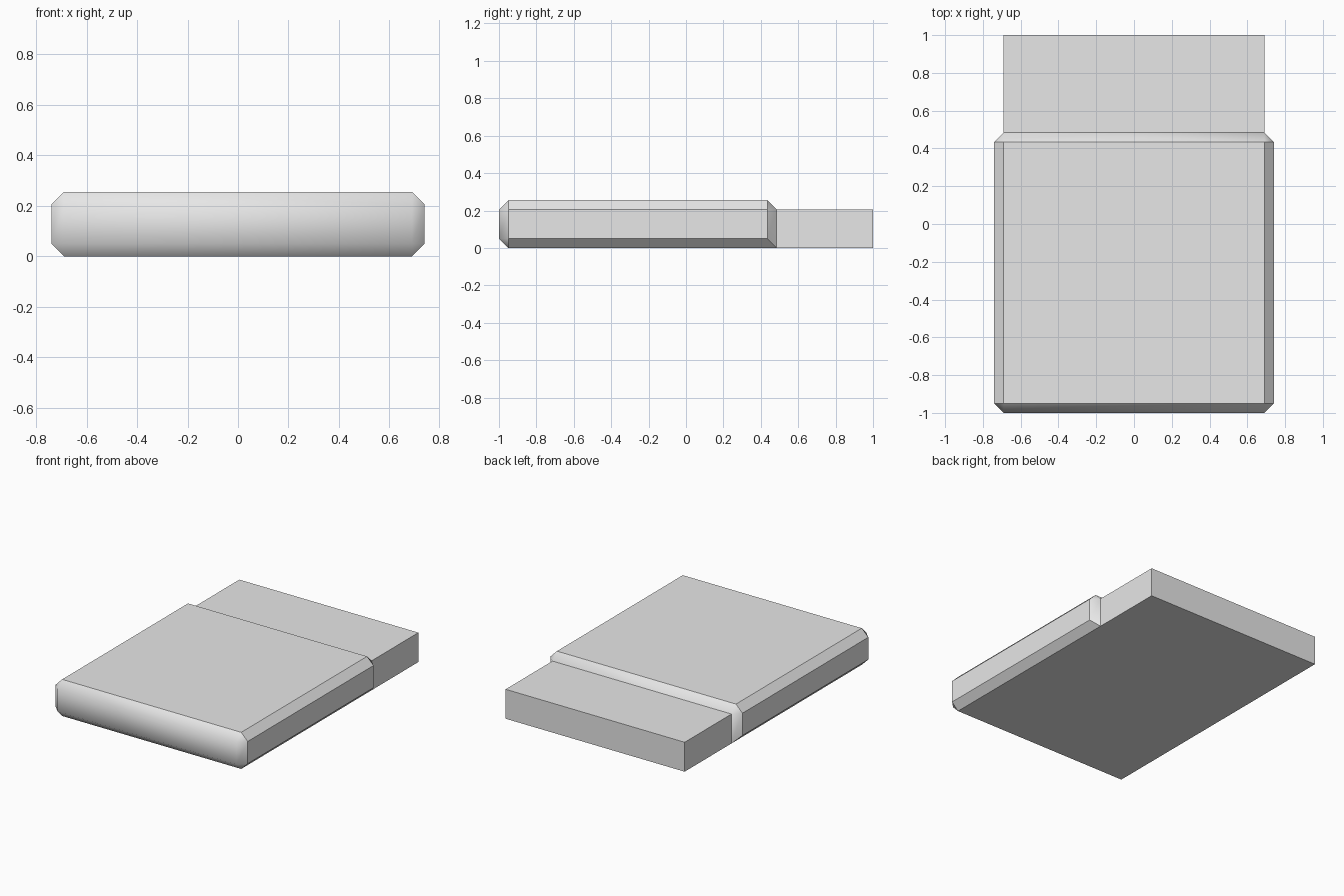
import bpy, bmesh

if "Cube" in bpy.data.objects:
    bpy.data.objects.remove(bpy.data.objects["Cube"])

X, XI = 0.74, 0.69            # outer and chamfered half width
Z0, Z1, Z2 = 0.05, 0.205, 0.255
Y_FRONT, Y_A, Y_B, Y_STEP, Y_BACK = -1.0, -0.95, 0.435, 0.485, 1.0

grey = bpy.data.materials.new("plain grey")
grey.diffuse_color = (0.8, 0.8, 0.8, 1)
grey.use_nodes = True
grey.node_tree.nodes["Principled BSDF"].inputs["Base Color"].default_value = grey.diffuse_color

bm = bmesh.new()


def ring(y, low, high, side):
    """Eight-point section; coincident corners are merged later."""
    pts = [(-XI, low[0]), (XI, low[0]), (side, low[1]), (side, high[0]),
           (XI, high[1]), (-XI, high[1]), (-side, high[0]), (-side, low[1])]
    return [bm.verts.new((x, y, z)) for x, z in pts]


# Sections from the front face to the end of the rear tongue
rings = [
    ring(Y_FRONT, (Z0, Z0), (Z1, Z1), XI),
    ring(Y_A, (0, Z0), (Z1, Z2), X),
    ring(Y_B, (0, Z0), (Z1, Z2), X),
    ring(Y_STEP, (0, 0), (Z1, Z1), XI),
    ring(Y_BACK, (0, 0), (Z1, Z1), XI),
]
for a, b in zip(rings, rings[1:]):
    for i in range(8):
        j = (i + 1) % 8
        bm.faces.new((a[i], a[j], b[j], b[i]))
bm.faces.new(rings[0])
bm.faces.new(rings[-1])
bmesh.ops.remove_doubles(bm, verts=bm.verts[:], dist=0.001)
bmesh.ops.recalc_face_normals(bm, faces=bm.faces[:])

# Rounded front and step chamfers are smooth, the flat sides stay crisp
for f in bm.faces:
    y = f.calc_center_median().y
    f.smooth = y < Y_A or (Y_B < y < Y_STEP and f.normal.z > -0.5)
    f.material_index = 0
for e in bm.edges:
    ys = [v.co.y for v in e.verts]
    on_section = abs(ys[0] - ys[1]) < 1e-4
    e.smooth = not (on_section and abs(ys[0] - Y_FRONT) > 1e-4)

mesh = bpy.data.meshes.new("stepped_slab")
bm.to_mesh(mesh)
bm.free()
mesh.materials.append(grey)
slab = bpy.data.objects.new("stepped_slab", mesh)
bpy.context.collection.objects.link(slab)
